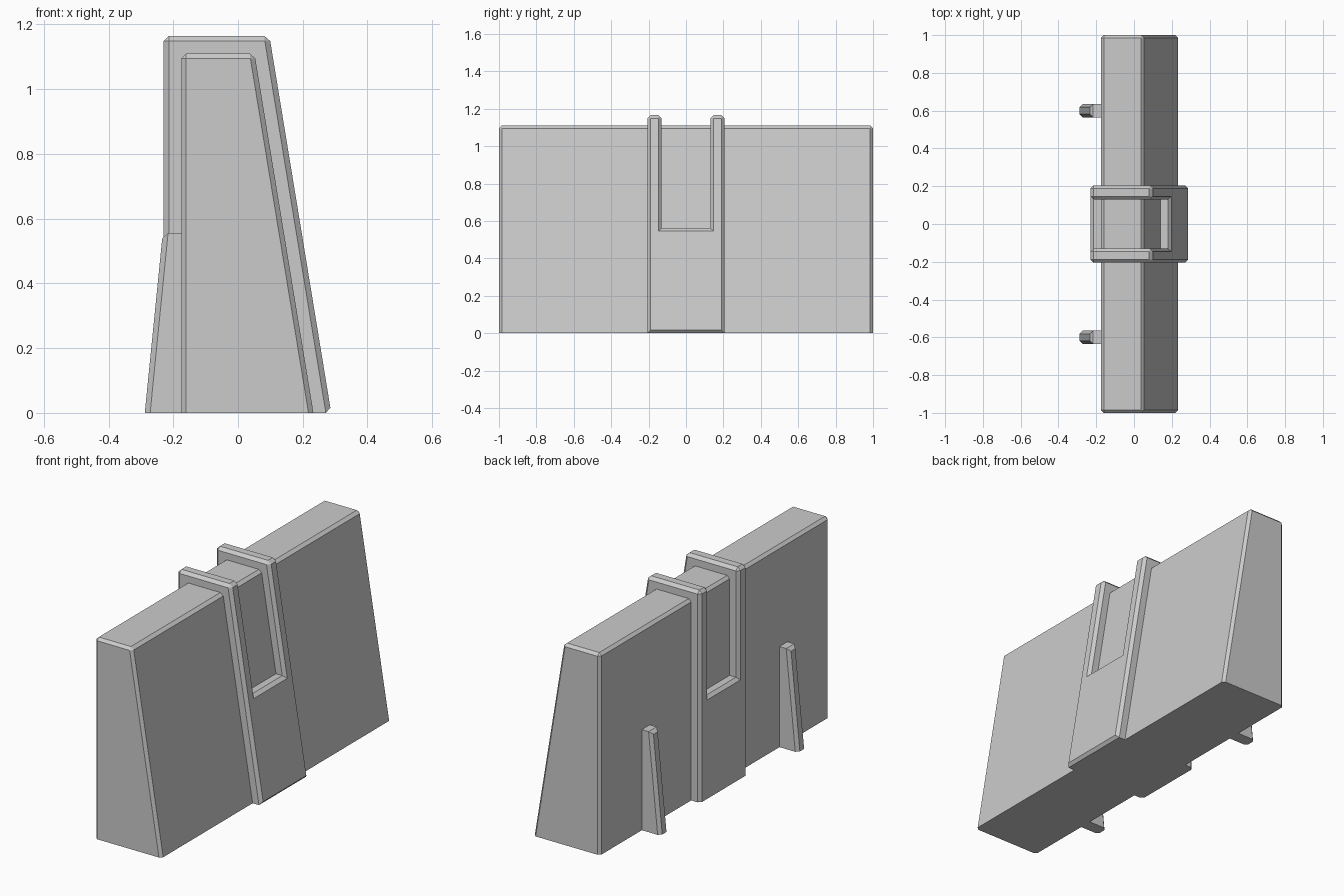
import bpy, bmesh

if "Cube" in bpy.data.objects:
    bpy.data.objects.remove(bpy.data.objects["Cube"])


def slab(name, outline, left, right, bevel, wants_bevel):
    """Solid from a (y, z) outline; left(z) and right(z) give the two x faces."""
    bm = bmesh.new()
    a = [bm.verts.new((left(z), y, z)) for y, z in outline]
    b = [bm.verts.new((right(z), y, z)) for y, z in outline]
    bm.faces.new(a)
    bm.faces.new(b)
    for i in range(len(a)):
        j = (i + 1) % len(a)
        bm.faces.new((a[i], a[j], b[j], b[i]))
    bmesh.ops.recalc_face_normals(bm, faces=bm.faces[:])
    bm.normal_update()
    edges = [e for e in bm.edges
             if e.is_convex and wants_bevel((e.verts[0].co + e.verts[1].co) / 2)]
    bmesh.ops.bevel(bm, geom=edges, offset=bevel, offset_type='OFFSET',
                    segments=1, profile=0.5, affect='EDGES', clamp_overlap=True)
    bmesh.ops.recalc_face_normals(bm, faces=bm.faces[:])
    mesh = bpy.data.meshes.new(name)
    bm.to_mesh(mesh)
    bm.free()
    ob = bpy.data.objects.new(name, mesh)
    bpy.context.collection.objects.link(ob)
    return ob


def box(y0, y1, top):
    return [(y0, 0), (y1, 0), (y1, top), (y0, top)]


SLOPE = 0.164

# Long wall, upright on one side and leaning on the other
slab("wall", box(-1, 1, 1.11),
     lambda z: -0.175, lambda z: 0.233 - SLOPE * z,
     0.015, lambda m: m.z > 0.001)

# Central U-shaped band wrapped over the wall
band = [(-0.205, 0), (0.205, 0), (0.205, 1.165), (0.13, 1.165),
        (0.13, 0.562), (-0.13, 0.562), (-0.13, 1.165), (-0.205, 1.165)]
slab("center_band", band,
     lambda z: -0.23, lambda z: 0.288 - SLOPE * z,
     0.0165, lambda m: m.z > 0.001 or m.x > 0.2)

# Two tapered buttresses on the upright side
for side, label in ((-1, "front"), (1, "rear")):
    slab(label + "_buttress",
         box(side * 0.6 - 0.035, side * 0.6 + 0.035, 0.555),
         lambda z: -0.288 + 0.1 * z, lambda z: -0.15,
         0.0165, lambda m: m.z > 0.001 and m.x < -0.22)
